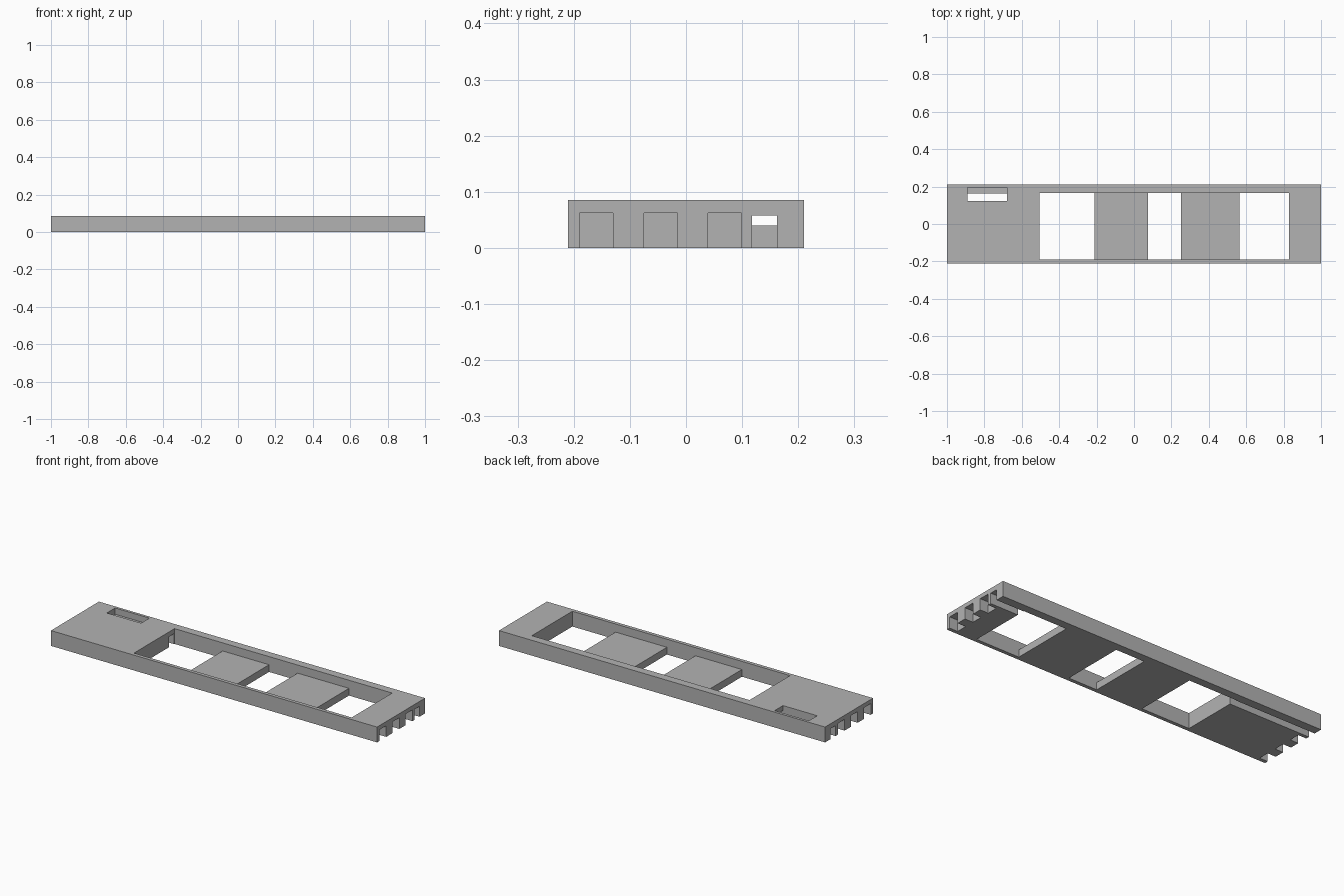
import bpy
import bmesh
from mathutils import Vector

default = bpy.data.objects.get("Cube")
if default:
    bpy.data.objects.remove(default, do_unlink=True)

# Single flat grey
grey = bpy.data.materials.new("plain_grey")
grey.use_nodes = True
COLOUR = (0.45, 0.45, 0.45, 1)
grey.diffuse_color = COLOUR
grey.node_tree.nodes["Principled BSDF"].inputs["Base Color"].default_value = COLOUR


def box(name, xs, ys, zs):
    """Box spanning the given x, y and z ranges."""
    low, high = (Vector(c) for c in zip(xs, ys, zs))
    bm = bmesh.new()
    bmesh.ops.create_cube(bm, size=1)
    for v in bm.verts:
        v.co = (low + high) / 2 + v.co * (high - low)
    mesh = bpy.data.meshes.new(name)
    bm.to_mesh(mesh)
    bm.free()
    mesh.materials.append(grey)
    obj = bpy.data.objects.new(name, mesh)
    bpy.context.collection.objects.link(obj)
    return obj


def cut(target, xs, ys, zs):
    """Subtract a box from the target."""
    cutter = box("cutter", xs, ys, zs)
    cutter.hide_render = True
    mod = target.modifiers.new("cut", 'BOOLEAN')
    mod.operation = 'DIFFERENCE'
    mod.solver = 'EXACT'
    mod.object = cutter
    with bpy.context.temp_override(object=target, active_object=target):
        bpy.ops.object.modifier_apply(modifier=mod.name)
    bpy.data.objects.remove(cutter, do_unlink=True)


HEIGHT = 0.085
PLATFORM = 0.04
OVER, UNDER = 0.2, -0.1
POCKET_X = (-0.505, 0.83)
POCKET_Y = (-0.19, 0.165)

# Main slab
slab = box("base_slab", (-1, 1), (-0.21, 0.21), (0, HEIGHT))

# Long recess, leaving two low platforms between three openings
cut(slab, POCKET_X, POCKET_Y, (PLATFORM, OVER))
for xs in ((POCKET_X[0], -0.21), (0.075, 0.25), (0.565, POCKET_X[1])):
    cut(slab, xs, POCKET_Y, (UNDER, OVER))

# Channel under each end, running into the recess
for xs in ((-1.1, POCKET_X[0] + 0.02), (POCKET_X[1] - 0.02, 1.1)):
    cut(slab, xs, (0.118, 0.162), (UNDER, 0.058))

# Short notches under both ends
for y in (-0.16, -0.045, 0.069):
    for xs in ((-1.1, -0.95), (0.95, 1.1)):
        cut(slab, xs, (y - 0.03, y + 0.03), (UNDER, 0.062))

# Slot in the top, opening into the channel
cut(slab, (-0.89, -0.68), (0.122, 0.195), (0.05, OVER))
